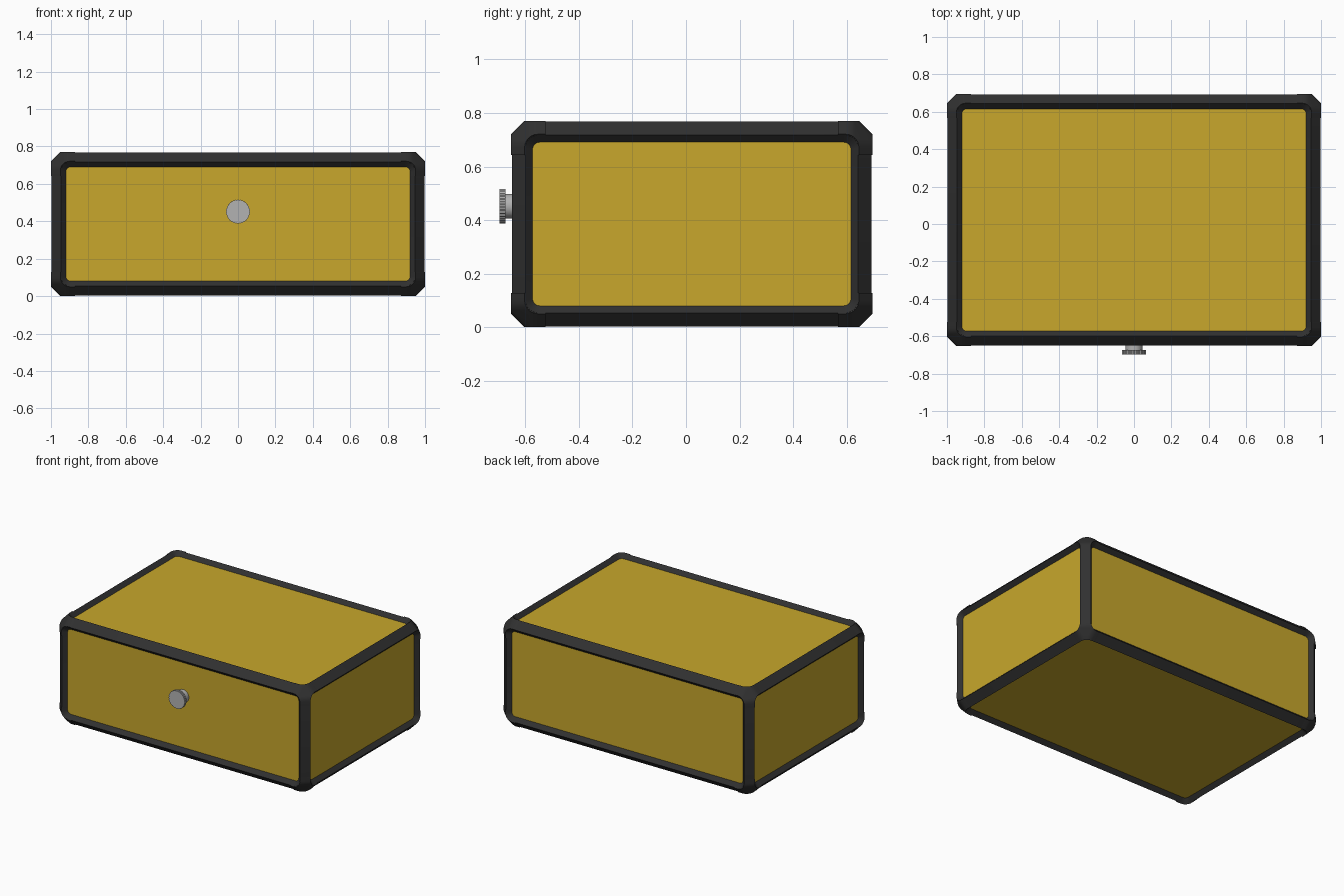
import bpy, bmesh, math
from mathutils import Vector, Matrix

cube = bpy.data.objects.get("Cube")
if cube:
    bpy.data.objects.remove(cube, do_unlink=True)


def material(name, rgb):
    m = bpy.data.materials.new(name)
    m.use_nodes = True
    col = (*rgb, 1)
    m.diffuse_color = col
    m.node_tree.nodes["Principled BSDF"].inputs["Base Color"].default_value = col
    return m


BLACK = material("black_trim", (0.03, 0.03, 0.03))
YELLOW = material("mustard_panel", (0.58, 0.39, 0.025))
GREY = material("grey_metal", (0.45, 0.45, 0.45))

LO = Vector((-1, -0.653, 0))
HI = Vector((1, 0.696, 0.771))
CREST, OPENING, DEPTH, SEAM = 0.05, 0.08, 0.03, 0.128


def finish(bm, name, mat, angle=None):
    mesh = bpy.data.meshes.new(name)
    bmesh.ops.recalc_face_normals(bm, faces=bm.faces)
    bm.to_mesh(mesh)
    bm.free()
    mesh.materials.append(mat)
    ob = bpy.data.objects.new(name, mesh)
    bpy.context.scene.collection.objects.link(ob)
    if angle:
        bpy.ops.object.select_all(action='DESELECT')
        ob.select_set(True)
        bpy.context.view_layer.objects.active = ob
        bpy.ops.object.shade_smooth_by_angle(angle=math.radians(angle))
    return ob


def ring(lo, hi, axis, side, inset, radius, depth, steps=6):
    """Rounded rectangle lying parallel to one side of the box."""
    b, c = (axis + 1) % 3, (axis + 2) % 3
    pts = []
    for k, (sb, sc) in enumerate(((1, 1), (-1, 1), (-1, -1), (1, -1))):
        for i in range(steps + 1):
            a = math.pi / 2 * (k + i / steps)
            p = Vector()
            p[axis] = hi[axis] - depth if side > 0 else lo[axis] + depth
            for ax, s, t in ((b, sb, math.cos(a)), (c, sc, math.sin(a))):
                edge = hi[ax] - inset - radius if s > 0 else lo[ax] + inset + radius
                p[ax] = edge + radius * t
            pts.append(p)
    return pts


def trim(gap):
    """Chamfered box shell with a sloped lip around each of six openings."""
    g = Vector((gap, gap, gap))
    lo, hi = LO + g, HI - g
    bm = bmesh.new()
    lips = []
    for axis in range(3):
        for side in (-1, 1):
            crest = [bm.verts.new(p) for p in ring(lo, hi, axis, side, CREST, 0.05, 0)]
            lips.append((axis, side, crest))
    bmesh.ops.convex_hull(bm, input=bm.verts[:])
    bm.normal_update()
    flat = [f for f in bm.faces if max(abs(n) for n in f.normal) > 0.9999]
    bmesh.ops.delete(bm, geom=flat, context='FACES_ONLY')
    for axis, side, crest in lips:
        inner = [bm.verts.new(p) for p in ring(lo, hi, axis, side, OPENING, 0.024, DEPTH)]
        for i in range(len(crest)):
            j = (i + 1) % len(crest)
            bm.faces.new((crest[i], crest[j], inner[j], inner[i]))
    bmesh.ops.recalc_face_normals(bm, faces=bm.faces)
    return bm


# Edge bars, running just under the corner caps
finish(trim(0.003), "edge_bars", BLACK, 32)

# Corner caps: the same trim, with everything between the seams removed
bm = trim(0)
for axis in range(3):
    n = Vector()
    n[axis] = 1
    for co in (LO[axis] + SEAM, HI[axis] - SEAM):
        bmesh.ops.bisect_plane(bm, geom=bm.verts[:] + bm.edges[:] + bm.faces[:],
                               plane_co=n * co, plane_no=n)
middle = [f for f in bm.faces
          if any(LO[a] + SEAM < f.calc_center_median()[a] < HI[a] - SEAM for a in range(3))]
bmesh.ops.delete(bm, geom=middle, context='FACES')
finish(bm, "corner_caps", BLACK, 40)

# Recessed panels, tucked slightly under the lips
names = (("right_panel", "left_panel"), ("front_panel", "back_panel"),
         ("bottom_panel", "top_panel"))
THICK = 0.02
for axis in range(3):
    for k, name in enumerate(names[axis]):
        size = HI - LO - Vector((0.15, 0.15, 0.15))
        size[axis] = THICK
        mid = (LO + HI) / 2
        inward = DEPTH + THICK / 2
        mid[axis] = HI[axis] - inward if k else LO[axis] + inward
        bm = bmesh.new()
        bmesh.ops.create_cube(bm, size=1, matrix=Matrix.Translation(mid) @ Matrix.Diagonal((*size, 1)))
        finish(bm, name, YELLOW)


# Front knob: stem and knurled disc
def disc(name, radius, y0, y1, sides, knurl=0, angle=None):
    bm = bmesh.new()
    place = Matrix.Translation((0, (y0 + y1) / 2, 0.452)) @ Matrix.Rotation(math.pi / 2, 4, 'X')
    bmesh.ops.create_cone(bm, cap_ends=True, segments=sides, radius1=radius,
                          radius2=radius, depth=y1 - y0)
    for v in bm.verts:
        step = round(math.atan2(v.co.y, v.co.x) / (2 * math.pi / sides))
        if step % 2:
            v.co.xy *= 1 - knurl
    bm.transform(place)
    finish(bm, name, GREY, angle)


disc("knob_stem", 0.046, -0.676, -0.615, 32, angle=30)
disc("knob_disc", 0.065, -0.697, -0.674, 64, knurl=0.04)
